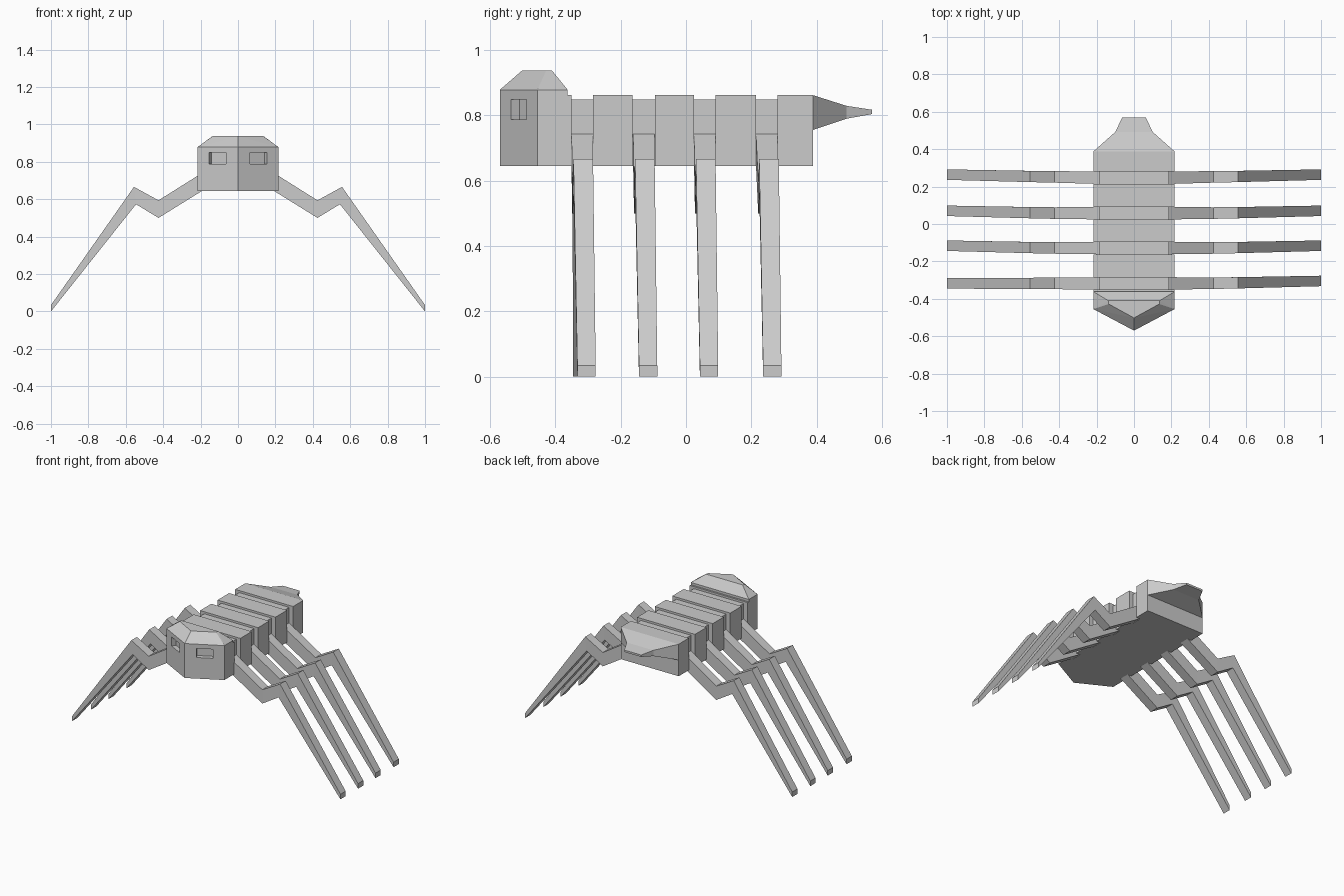
import bpy, bmesh, math

if "Cube" in bpy.data.objects:
    bpy.data.objects.remove(bpy.data.objects["Cube"])


def finish(name, bm):
    bmesh.ops.recalc_face_normals(bm, faces=bm.faces)
    me = bpy.data.meshes.new(name)
    bm.to_mesh(me)
    bm.free()
    ob = bpy.data.objects.new(name, me)
    bpy.context.collection.objects.link(ob)
    return ob


def loft(name, rings):
    """Skin a row of four-cornered rings and cap both ends."""
    bm = bmesh.new()
    vs = [[bm.verts.new(p) for p in r] for r in rings]
    for a, b in zip(vs, vs[1:]):
        for i in range(4):
            j = (i + 1) % 4
            bm.faces.new((a[i], a[j], b[j], b[i]))
    bm.faces.new(vs[0])
    bm.faces.new(vs[-1])
    return finish(name, bm)


def ring_y(y, w, z0, z1):
    return [(-w, y, z0), (w, y, z0), (w, y, z1), (-w, y, z1)]


# Body: one skin stepping between wide plates and narrow leg grooves
W, CORE = 0.217, 0.187
Z0, Z1, ZG = 0.645, 0.862, 0.848
grooves = [(-0.35, -0.285), (-0.163, -0.095), (0.024, 0.091), (0.214, 0.28)]
rings = [ring_y(-0.362, W, Z0, Z1)]
for a, b in grooves:
    rings += [ring_y(a, W, Z0, Z1), ring_y(a, CORE, Z0, ZG),
              ring_y(b, CORE, Z0, ZG), ring_y(b, W, Z0, Z1)]
rings.append(ring_y(0.388, W, Z0, Z1))
loft("segmented_body", rings)

# Tail: flat taper in two stages
loft("tail", [ring_y(0.388, W, 0.755, Z1),
              ring_y(0.492, 0.1, 0.79, 0.829),
              ring_y(0.57, 0.063, 0.804, 0.817)])

# Head: wedge-fronted block with a faceted crown
bm = bmesh.new()
pts = [(0, -0.57, z) for z in (Z0, 0.878)] + [(0, -0.502, 0.937)]
for s in (-1, 1):
    for z in (Z0, 0.878):
        pts += [(s * W, -0.455, z), (s * W, -0.362, z)]
    pts += [(s * 0.147, -0.444, 0.918), (s * 0.147, -0.4, 0.918),
            (s * 0.135, -0.428, 0.937), (s * 0.137, -0.41, 0.937)]
for p in pts:
    bm.verts.new(p)
bmesh.ops.convex_hull(bm, input=bm.verts)
bmesh.ops.dissolve_limit(bm, angle_limit=0.01, verts=bm.verts, edges=bm.edges)
head = finish("head", bm)

# Eye recesses: shallow boxes cut square to the wedge faces
for s in (-1, 1):
    bpy.ops.mesh.primitive_cube_add(size=1, location=(s * 0.1095, -0.512, 0.818),
                                    rotation=(0, 0, s * math.atan2(0.115, W)))
    cutter = bpy.context.object
    cutter.name = "eye_cutter"
    cutter.hide_render = True
    cutter.scale = (0.103, 0.06, 0.061)
    bpy.context.view_layer.objects.active = head
    mod = head.modifiers.new("eye", 'BOOLEAN')
    mod.operation = 'DIFFERENCE'
    mod.solver = 'EXACT'
    mod.object = cutter
    bpy.ops.object.modifier_apply(modifier="eye")
    bpy.data.objects.remove(cutter)

# Legs: top and bottom profile points, with y drift and half width
profile = [  # top x, top z, bottom x, bottom z, drift, half width
    (0.18, 0.748, 0.18, 0.652, 0.0, 0.033),
    (0.425, 0.594, 0.425, 0.5, 0.001, 0.031),
    (0.556, 0.666, 0.545, 0.573, 0.003, 0.030),
    (1.0, 0.034, 1.0, 0.0, 0.013, 0.028),
]
for i, (a, b) in enumerate(grooves):
    for side, s in (("right", 1), ("left", -1)):
        rings = []
        for xt, zt, xb, zb, drift, h in profile:
            # the front left leg runs straight out
            y = (a + b) / 2 + (0.004 if i == 3 else 0.0) * (drift > 0)
            y += 0.004 * -drift if (i == 0 and s < 0) else drift
            rings.append([(s * xt, y - h, zt), (s * xt, y + h, zt),
                          (s * xb, y + h, zb), (s * xb, y - h, zb)])
        loft(f"{side}_leg_{i + 1}", rings)
